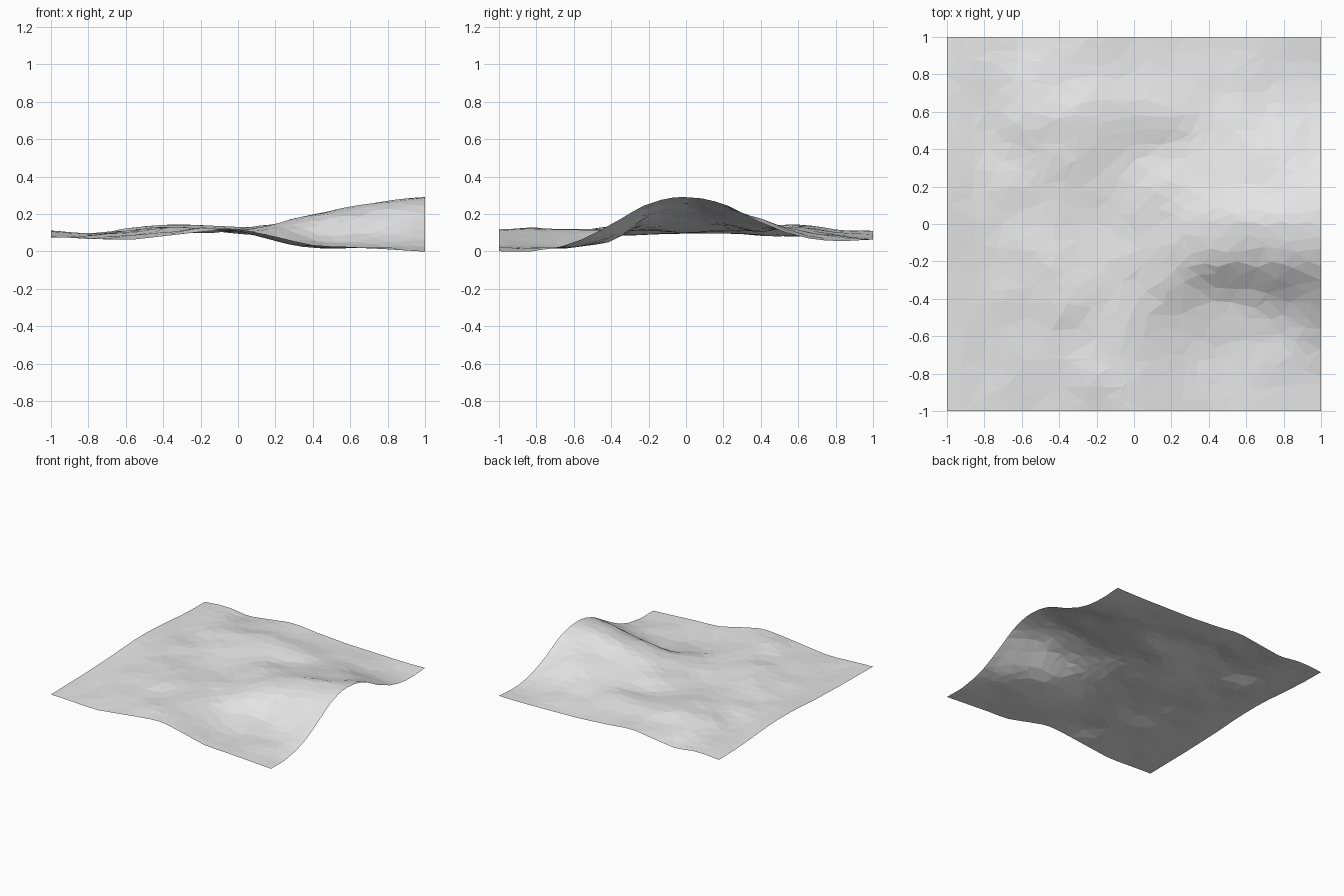
import bpy, bmesh, math, random
from mathutils import Vector, noise

if "Cube" in bpy.data.objects:
    bpy.data.objects.remove(bpy.data.objects["Cube"])

random.seed(4)
N = 28          # cells per side before thinning

# Control heights in thousandths: rows front to back, columns left to right, every 0.2
H = [
    [77, 70, 62, 82, 105, 118, 80, 35, 25, 15, 2],
    [80, 70, 78, 95, 128, 115, 65, 25, 18, 14, 4],
    [82, 75, 85, 108, 115, 110, 62, 25, 20, 28, 48],
    [88, 85, 100, 132, 122, 115, 92, 60, 60, 90, 145],
    [95, 95, 110, 128, 110, 115, 140, 168, 202, 232, 256],
    [108, 100, 105, 115, 97, 115, 150, 200, 245, 273, 292],
    [113, 95, 108, 120, 115, 120, 140, 165, 200, 226, 254],
    [105, 85, 110, 130, 130, 110, 113, 135, 160, 174, 155],
    [90, 80, 120, 138, 142, 130, 126, 115, 110, 95, 82],
    [78, 90, 98, 108, 113, 105, 95, 90, 84, 68, 56],
    [75, 88, 66, 90, 112, 95, 80, 72, 68, 64, 66],
]


def spline(p, t):
    """Catmull-Rom through eleven evenly spaced values."""
    i = min(int(t), 9)
    f = t - i
    a, b, c, d = (p[min(max(i + k, 0), 10)] for k in (-1, 0, 1, 2))
    return b + 0.5 * f * (c - a + f * (2*a - 5*b + 4*c - d + f * (3*(b - c) + d - a)))


def height(x, y):
    u, v = (x + 1) * 5, (y + 1) * 5
    z = spline([spline(r, u) for r in H], v) / 1000
    inner = min(1, 4 * (1 - max(abs(x), abs(y))))
    return z + 0.012 * inner * noise.noise(Vector((x * 5, y * 5, 3.7)))


# Terrain sheet: jittered grid lifted to the height function
bm = bmesh.new()
bmesh.ops.create_grid(bm, x_segments=N, y_segments=N, size=1)
step = 0.6 / N
for v in bm.verts:
    x, y = v.co.x, v.co.y
    if abs(x) < 0.999:
        x += random.uniform(-step, step)
    if abs(y) < 0.999:
        y += random.uniform(-step, step)
    v.co = (x, y, height(x, y))
bmesh.ops.triangulate(bm, faces=bm.faces[:])
low = min(v.co.z for v in bm.verts)
for v in bm.verts:
    v.co.z -= low
mesh = bpy.data.meshes.new("terrain")
bm.to_mesh(mesh)
bm.free()
terrain = bpy.data.objects.new("terrain", mesh)
bpy.context.collection.objects.link(terrain)

# Irregular low-poly facets
thin = terrain.modifiers.new("facets", 'DECIMATE')
thin.ratio = 0.55

grey = bpy.data.materials.new("light grey")
grey.diffuse_color = (0.8, 0.8, 0.8, 1)
grey.use_nodes = True
grey.node_tree.nodes["Principled BSDF"].inputs["Base Color"].default_value = grey.diffuse_color
mesh.materials.append(grey)
